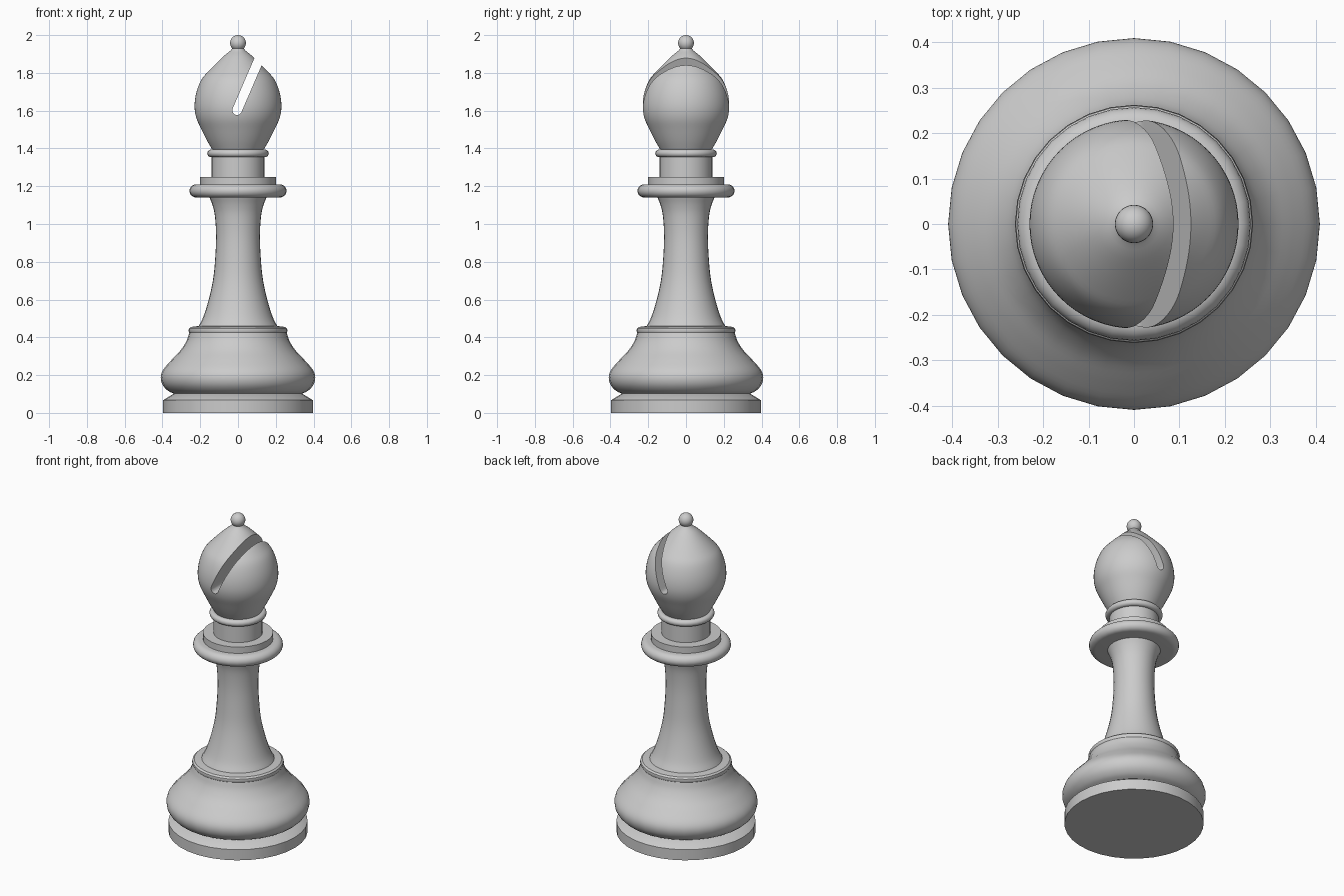
import bpy
import bmesh
import math
from mathutils import Vector, Matrix

if "Cube" in bpy.data.objects:
    bpy.data.objects.remove(bpy.data.objects["Cube"], do_unlink=True)

GREY = (0.6, 0.6, 0.6, 1.0)
mat = bpy.data.materials.new("plain grey")
mat.use_nodes = True
mat.diffuse_color = GREY
mat.node_tree.nodes["Principled BSDF"].inputs["Base Color"].default_value = GREY


def spline(points, steps=4):
    """Smooth curve through (radius, height) points."""
    pts = [Vector(p) for p in points]
    pts = [2 * pts[0] - pts[1]] + pts + [2 * pts[-1] - pts[-2]]
    out = []
    for a, b, c, d in zip(pts, pts[1:], pts[2:], pts[3:]):
        for i in range(steps):
            t = i / steps
            out.append(tuple(0.5 * (2 * b + (c - a) * t + (2 * a - 5 * b + 4 * c - d) * t**2
                                    + (3 * b - a - 3 * c + d) * t**3)))
    return out + [tuple(points[-1])]


def bead(radius, z, bulge, half, steps=10):
    """Rounded outer rim, listed from bottom to top."""
    angles = [math.pi * (i / steps - 0.5) for i in range(steps + 1)]
    return [(radius + bulge * math.cos(a), z + half * math.sin(a)) for a in angles]


def finish(bm, name):
    bmesh.ops.recalc_face_normals(bm, faces=bm.faces)
    mesh = bpy.data.meshes.new(name)
    bm.to_mesh(mesh)
    bm.free()
    mesh.materials.append(mat)
    obj = bpy.data.objects.new(name, mesh)
    bpy.context.collection.objects.link(obj)
    return obj


def smooth(obj):
    bpy.ops.object.select_all(action="DESELECT")
    obj.select_set(True)
    bpy.context.view_layer.objects.active = obj
    bpy.ops.object.shade_smooth_by_angle(angle=math.radians(35))


def lathe(name, profile, sides=32):
    """Closed solid of revolution with flat end caps."""
    bm = bmesh.new()
    rings = []
    for r, z in profile:
        angles = [2 * math.pi * i / sides for i in range(sides)]
        rings.append([bm.verts.new((r * math.cos(a), r * math.sin(a), z)) for a in angles])
    for low, high in zip(rings, rings[1:]):
        for i in range(sides):
            j = (i + 1) % sides
            bm.faces.new((low[i], low[j], high[j], high[i]))
    bm.faces.new(rings[0][::-1])
    bm.faces.new(rings[-1])
    return finish(bm, name)


# Foot and swelling lower body
smooth(lathe("foot", [(0.397, 0), (0.397, 0.067), (0.335, 0.105)]))
body = spline([(0.335, 0.1), (0.372, 0.118), (0.4, 0.15), (0.409, 0.19), (0.395, 0.23),
               (0.352, 0.28), (0.305, 0.33), (0.273, 0.38), (0.258, 0.425)])
smooth(lathe("lower_body", body + [(0.262, 0.435), (0.26, 0.446), (0.25, 0.455), (0.2, 0.461)]))

# Slender column
smooth(lathe("column", spline([(0.21, 0.455), (0.183, 0.51), (0.155, 0.6), (0.133, 0.7),
                               (0.122, 0.8), (0.116, 0.93), (0.122, 1.04), (0.135, 1.1),
                               (0.153, 1.145)])))

# Collar, step and neck
smooth(lathe("collar", bead(0.22, 1.175, 0.037, 0.035)))
smooth(lathe("collar_step", [(0.2, 1.205), (0.2, 1.25)]))
smooth(lathe("neck", [(0.14, 1.245), (0.14, 1.36)]))
smooth(lathe("neck_ring", bead(0.143, 1.374, 0.02, 0.02)))

# Head with a slanted slot
head = lathe("head", spline([(0.133, 1.388), (0.163, 1.44), (0.193, 1.5), (0.22, 1.56),
                             (0.23, 1.62), (0.222, 1.69), (0.196, 1.76), (0.155, 1.81),
                             (0.08, 1.885), (0.04, 1.918), (0.024, 1.94)]), 64)

# Round-bottomed slot cutter running front to back
half = 0.025
outline = [(half * math.cos(a), half * math.sin(a))
           for a in (math.pi + math.pi * i / 10 for i in range(11))]
outline += [(half, 0.6), (-half, 0.6)]
bm = bmesh.new()
face = bm.faces.new([bm.verts.new((x, -0.4, z)) for x, z in outline])
grown = bmesh.ops.extrude_face_region(bm, geom=[face])["geom"]
bmesh.ops.translate(bm, vec=(0, 0.8, 0),
                    verts=[v for v in grown if isinstance(v, bmesh.types.BMVert)])
tilt = Matrix.Rotation(math.atan2(22, 51), 4, "Y")
bmesh.ops.transform(bm, matrix=Matrix.Translation((-0.005, 0, 1.602)) @ tilt, verts=bm.verts)
cutter = finish(bm, "slot_cutter")
cutter.hide_render = True

cut = head.modifiers.new("slot", "BOOLEAN")
cut.operation = "DIFFERENCE"
cut.solver = "EXACT"
cut.object = cutter
bpy.ops.object.select_all(action="DESELECT")
head.select_set(True)
bpy.context.view_layer.objects.active = head
bpy.ops.object.modifier_apply(modifier=cut.name)
bpy.data.objects.remove(cutter, do_unlink=True)
smooth(head)

# Small ball on top
bm = bmesh.new()
bmesh.ops.create_uvsphere(bm, u_segments=32, v_segments=16, radius=0.042)
bmesh.ops.translate(bm, vec=(0, 0, 1.958), verts=bm.verts)
smooth(finish(bm, "finial_ball"))
